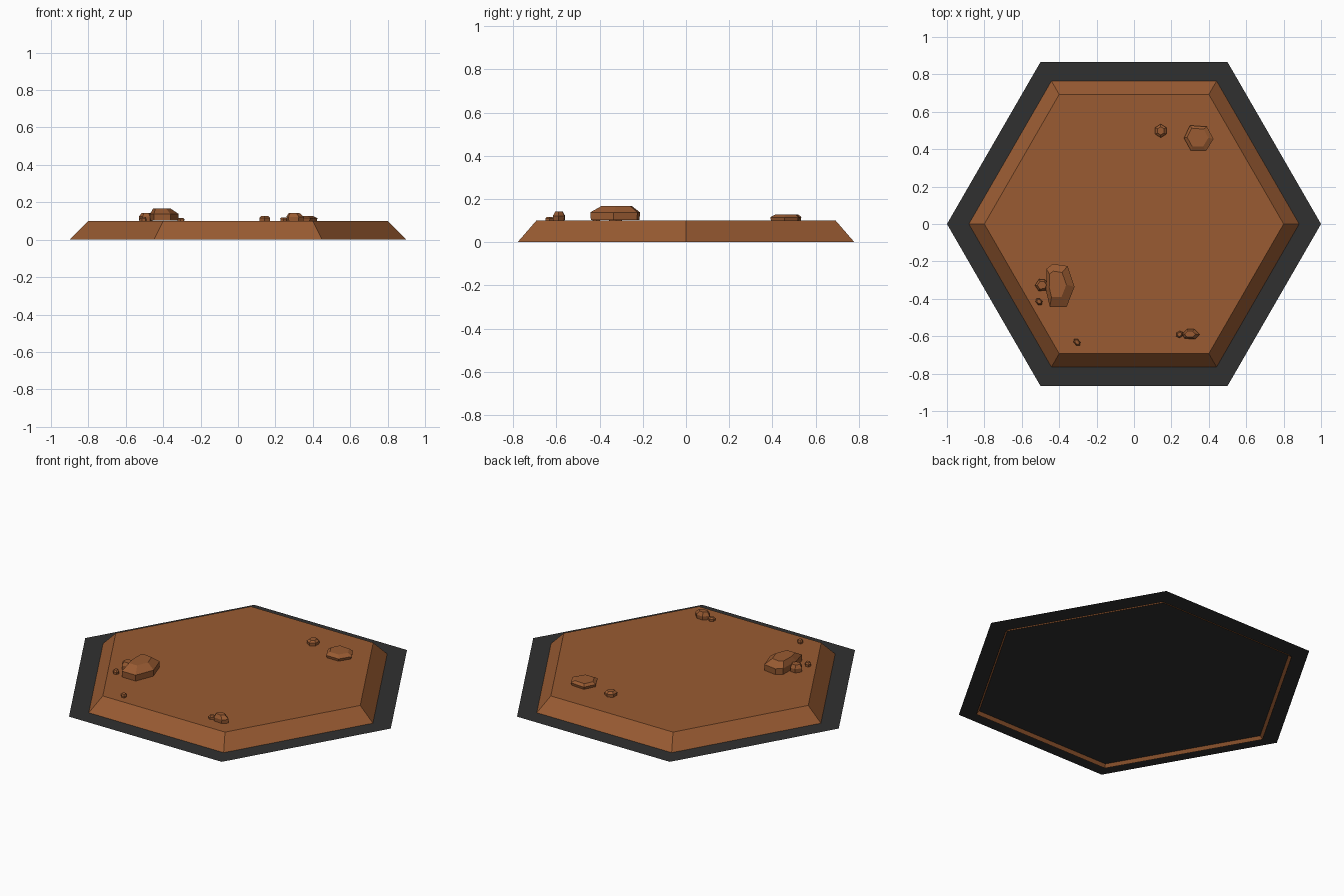
import bpy
from math import cos, sin, tau, radians

if "Cube" in bpy.data.objects:
    bpy.data.objects.remove(bpy.data.objects["Cube"])


def material(name, rgb):
    m = bpy.data.materials.new(name)
    m.diffuse_color = (*rgb, 1)
    m.use_nodes = True
    m.node_tree.nodes["Principled BSDF"].inputs["Base Color"].default_value = m.diffuse_color
    return m


SOIL = material("rust_soil", (0.32, 0.105, 0.032))
DARK = material("dark_base", (0.03, 0.03, 0.03))


def loft(name, rings, mat, bottom=True):
    """Stack equal-sided rings of points into a flat-shaded solid."""
    n = len(rings[0])
    verts = [p for r in rings for p in r]
    faces = [(k * n + i, k * n + (i + 1) % n, (k + 1) * n + (i + 1) % n, (k + 1) * n + i)
             for k in range(len(rings) - 1) for i in range(n)]
    faces.append(tuple(range(len(verts) - n, len(verts))))
    if bottom and len(rings) > 1:
        faces.append(tuple(reversed(range(n))))
    me = bpy.data.meshes.new(name)
    me.from_pydata(verts, [], faces)
    me.materials.append(mat)
    ob = bpy.data.objects.new(name, me)
    bpy.context.collection.objects.link(ob)
    return ob


def ring(rx, ry, z, cx=0, cy=0, rot=0, n=6):
    c, s = cos(radians(rot)), sin(radians(rot))
    pts = [(rx * cos(tau * i / n), ry * sin(tau * i / n)) for i in range(n)]
    return [(cx + x * c - y * s, cy + x * s + y * c, z) for x, y in pts]


def rock(name, outline, z0, shoulder, top, scale, shift=(0, 0), foot=0.93):
    """Faceted stone: tapered foot, wide shoulder, smaller shifted top."""
    cx = sum(p[0] for p in outline) / len(outline)
    cy = sum(p[1] for p in outline) / len(outline)

    def level(f, z, dx=0, dy=0):
        return [(cx + (p[0] - cx) * f + dx, cy + (p[1] - cy) * f + dy, z) for p in outline]
    return loft(name, [level(foot, z0), level(1, shoulder), level(scale, top, *shift)], SOIL)


# Thin dark hexagon and the bevelled soil slab, open underneath
loft("base_sheet", [ring(1, 1, 0.017)], DARK)
loft("soil_slab", [ring(0.9, 0.9, 0), ring(0.8, 0.8, 0.1)], SOIL, bottom=False)

# Larger stones with irregular outlines
rock("boulder", [(-0.45, -0.443), (-0.36, -0.443), (-0.318, -0.335),
                 (-0.355, -0.225), (-0.435, -0.213), (-0.468, -0.24), (-0.47, -0.36)],
     0.102, 0.138, 0.168, 0.6, (-0.008, 0.005), 0.98)
rock("flat_stone", [(0.305, 0.39), (0.385, 0.39), (0.425, 0.455),
                    (0.39, 0.52), (0.3, 0.527), (0.267, 0.46)],
     0.095, 0.115, 0.128, 0.72, (-0.005, 0.005))
rock("front_stone", [(0.27, -0.612), (0.325, -0.616), (0.352, -0.59),
                     (0.325, -0.563), (0.285, -0.56), (0.258, -0.588)],
     0.095, 0.122, 0.143, 0.6, (-0.004, 0))
rock("side_stone", [(-0.51, -0.358), (-0.47, -0.355), (-0.455, -0.325),
                    (-0.475, -0.298), (-0.508, -0.295), (-0.53, -0.328)],
     0.095, 0.123, 0.142, 0.65)

# Pebbles: centre x, y, radii, turn, top height
for i, (x, y, rx, ry, rot, top) in enumerate([
        (0.143, 0.498, 0.036, 0.034, 90, 0.128),
        (-0.508, -0.415, 0.022, 0.017, -50, 0.122),
        (-0.305, -0.632, 0.024, 0.016, -50, 0.117),
        (0.244, -0.59, 0.021, 0.018, 30, 0.120)]):
    rock(f"pebble_{i + 1}", [p[:2] for p in ring(rx, ry, 0, x, y, rot)],
         0.095, 0.1 + (top - 0.1) * 0.6, top, 0.6)
